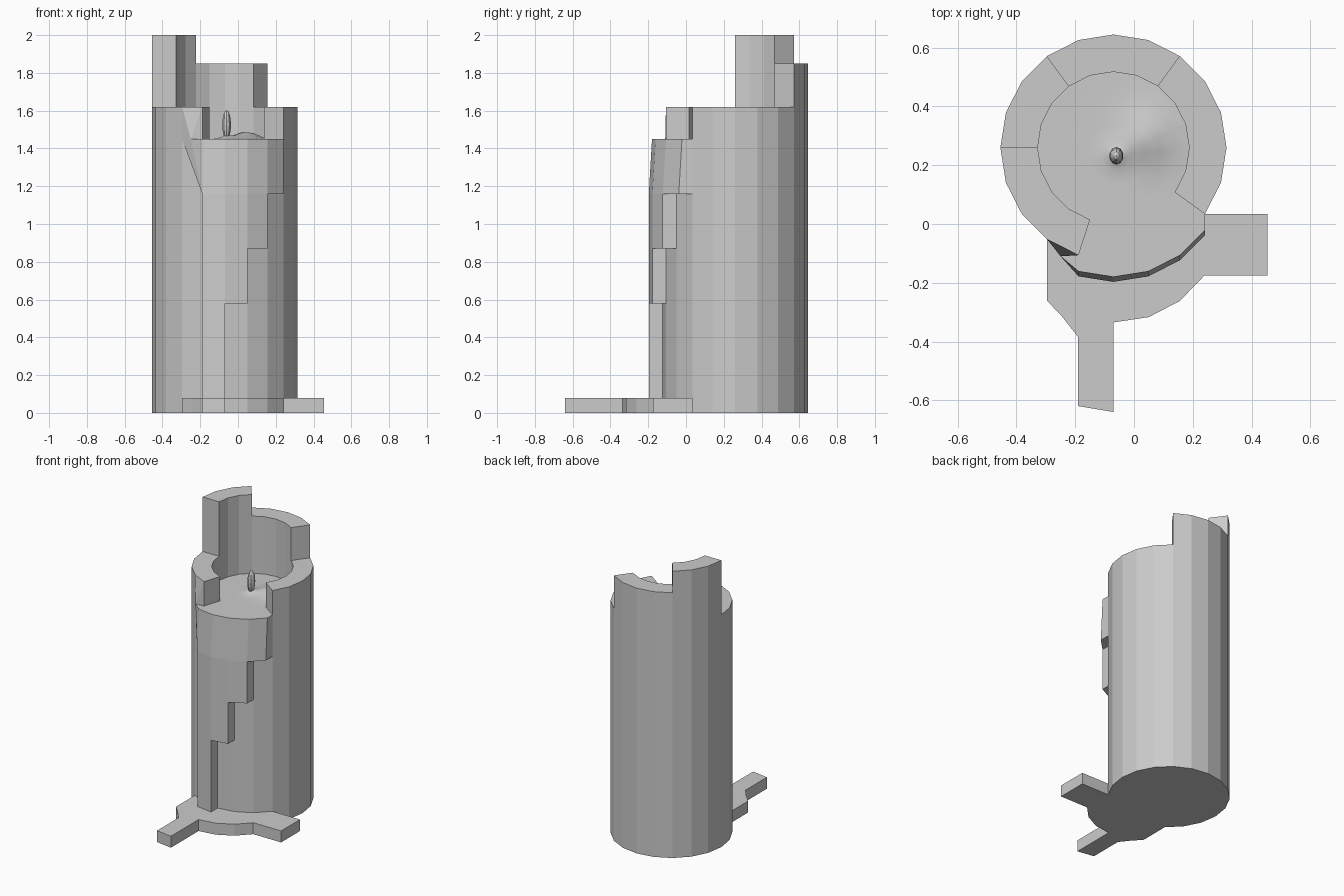
import bpy, bmesh, math
from mathutils import Vector

if "Cube" in bpy.data.objects:
    bpy.data.objects.remove(bpy.data.objects["Cube"])

CX, CY, RO, RI, N = -0.07, 0.26, 0.385, 0.258, 20
FLOOR = 1.45


def finish(name, bm, smooth=False):
    bmesh.ops.remove_doubles(bm, verts=bm.verts, dist=1e-5)
    bmesh.ops.recalc_face_normals(bm, faces=bm.faces)
    me = bpy.data.meshes.new(name)
    bm.to_mesh(me)
    bm.free()
    ob = bpy.data.objects.new(name, me)
    bpy.context.collection.objects.link(ob)
    for p in me.polygons:
        p.use_smooth = smooth
    return ob


def ring(i, r, z, dy=0.0):
    a = math.tau * i / N
    return Vector((CX + r * math.cos(a), CY + r * math.sin(a) - dy, z))


def face(bm, *pts):
    bm.faces.new([bm.verts.new(p) for p in pts])


def hull(bm, pts):
    vs = [bm.verts.new(p) for p in pts]
    bmesh.ops.convex_hull(bm, input=vs)


def wall_height(i):
    i %= N
    if 3 <= i < 7:
        return 1.85
    if 7 <= i < 10:
        return 2.0
    if 14 <= i < 18:
        return FLOOR
    return 1.62


# round tower with stepped rim and front notch
bm = bmesh.new()
for i in range(N):
    h, prev = wall_height(i), wall_height(i - 1)
    face(bm, ring(i, RO, 0), ring(i + 1, RO, 0), ring(i + 1, RO, h), ring(i, RO, h))
    face(bm, ring(i, RI, h), ring(i, RO, h), ring(i + 1, RO, h), ring(i + 1, RI, h))
    if h > FLOOR:
        face(bm, ring(i, RI, FLOOR), ring(i, RI, h), ring(i + 1, RI, h), ring(i + 1, RI, FLOOR))
    if h != prev:
        face(bm, ring(i, RI, h), ring(i, RO, h), ring(i, RO, prev), ring(i, RI, prev))
face(bm, *[ring(i, RO, 0) for i in reversed(range(N))])
finish("tower", bm)

# water surface inside the rim, with a low swell behind the centre
bm = bmesh.new()
DROP = Vector((-0.06, 0.232, 0))


def water(i, t):
    p = ring(i, RI, 0).lerp(DROP, 1 - t)
    d = (p.x - 0.05) ** 2 + (p.y - 0.30) ** 2
    flare = 0.025 * max(0, 1 - t / 0.25) ** 2
    swell = 0.042 * math.exp(-d / 0.007) * (1 - t ** 4)
    p.z = FLOOR + flare + swell
    return p


steps = [0.0, 0.08, 0.2, 0.4, 0.6, 0.8, 1.0]
for a, b in zip(steps, steps[1:]):
    for i in range(N):
        pts = [water(i, b), water(i + 1, b), water(i + 1, a)]
        face(bm, *(pts if a == 0 else pts + [water(i, a)]))
finish("water_surface", bm, True)

# small rising droplet
bpy.ops.mesh.primitive_uv_sphere_add(segments=10, ring_count=8, radius=1, location=(-0.06, 0.232, 1.525))
drop = bpy.context.object
drop.name = "droplet"
drop.scale = (0.024, 0.03, 0.078)

# stepped waterfall sheet, leaning back at the top
bm = bmesh.new()
for i, low in zip(range(14, 18), (0.0, 0.58, 0.87, 1.16)):
    j = i + 1
    lvl = [(low, 0.072), (1.16, 0.072), (FLOOR, 0.055)] if low < 1.16 else [(low, 0.072), (FLOOR, 0.055)]
    for (z0, d0), (z1, d1) in zip(lvl, lvl[1:]):
        face(bm, ring(i, RO, z0, d0), ring(j, RO, z0, d0), ring(j, RO, z1, d1), ring(i, RO, z1, d1))
        if i == 14:
            face(bm, ring(i, RO, z0), ring(i, RO, z0, d0), ring(i, RO, z1, d1), ring(i, RO, z1))
        # exposed right edge of each step
        nxt = (0.58, 0.87, 1.16, 9)[i - 14]
        if z0 < nxt:
            e1, ed = min(z1, nxt), d1 if z1 <= nxt else d0
            face(bm, ring(j, RO, z0), ring(j, RO, z0, d0), ring(j, RO, e1, ed), ring(j, RO, e1))
    face(bm, ring(i, RO, low), ring(j, RO, low), ring(j, RO, low, 0.072), ring(i, RO, low, 0.072))
    face(bm, ring(i, RO, FLOOR), ring(j, RO, FLOOR), ring(j, RO, FLOOR, 0.055), ring(i, RO, FLOOR, 0.055))
finish("waterfall", bm)

# slanted lip on the left of the notch
lip = Vector((-0.25, -0.11, FLOOR))
bm = bmesh.new()
hull(bm, [ring(13, RO, 1.62), ring(14, RO, 1.62), lip, ring(14, RO, FLOOR), ring(13, RO, FLOOR)])
finish("notch_lip", bm)
bm = bmesh.new()
hull(bm, [lip, ring(13, RO, FLOOR), ring(14, RO, FLOOR), ring(14, RO, FLOOR, 0.055),
          ring(14, RO, 1.16), ring(14, RO, 1.16, 0.072)])
finish("lip_underside", bm)

# pool at the foot with two outflow channels
outline = [(-0.297, -0.05), (-0.297, -0.26), (-0.245, -0.315), (-0.19, -0.385), (-0.19, -0.62),
           (-0.07, -0.64), (-0.07, -0.335), (0.05, -0.317), (0.156, -0.262), (0.24, -0.175),
           (0.455, -0.175), (0.455, 0.034), (0.24, 0.034)]
bm = bmesh.new()
for z in (0, 0.08):
    face(bm, *[(x, y, z) for x, y in outline])
for (x0, y0), (x1, y1) in zip(outline, outline[1:] + outline[:1]):
    face(bm, (x0, y0, 0), (x1, y1, 0), (x1, y1, 0.08), (x0, y0, 0.08))
finish("pool", bm)
